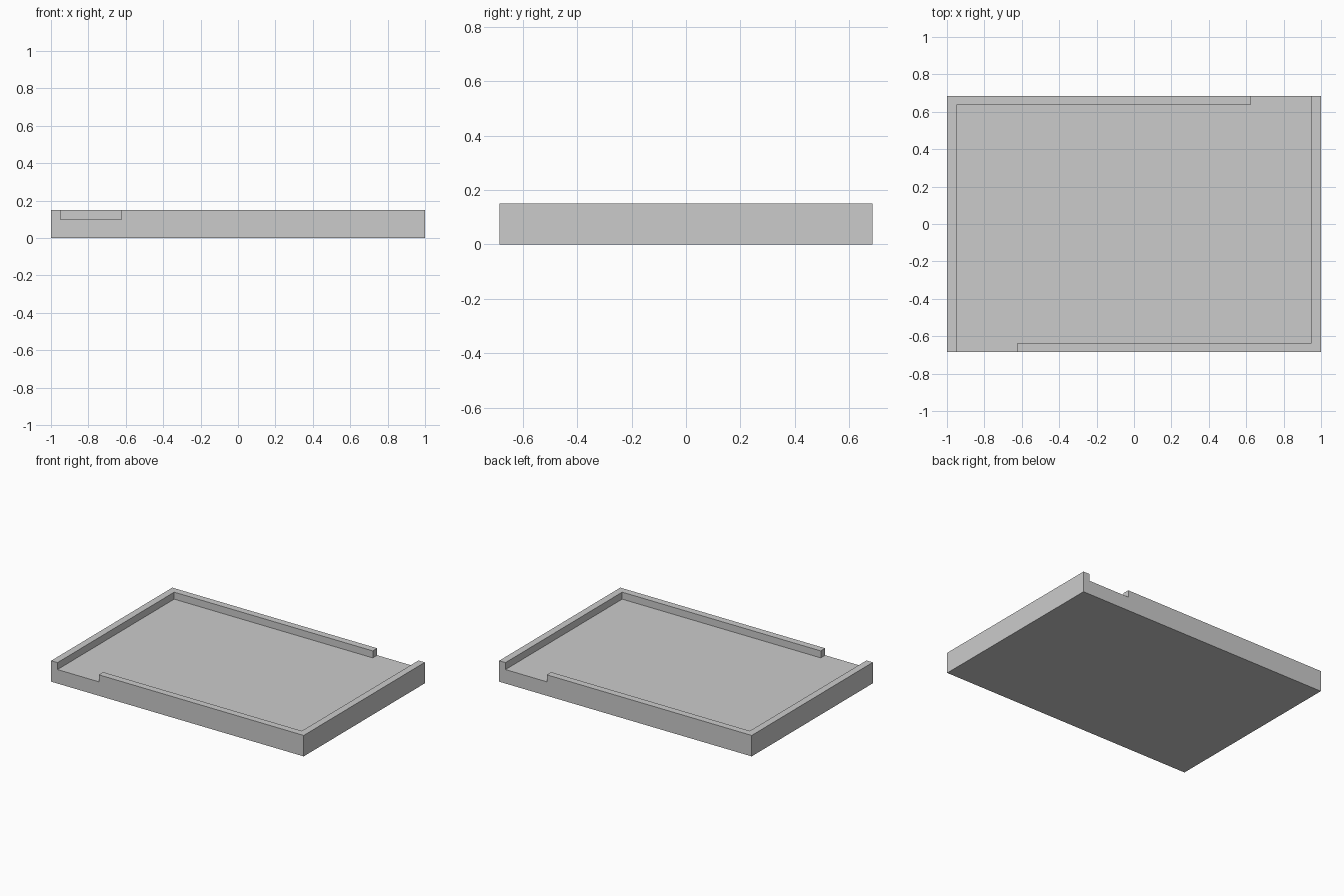
import bpy
import bmesh
from mathutils import Vector

HALF_X, HALF_Y = 1.0, 0.685
FLOOR, HEIGHT, WALL = 0.10, 0.15, 0.05
GAP_START = 0.623

cube = bpy.data.objects.get("Cube")
if cube:
    bpy.data.objects.remove(cube, do_unlink=True)

grey = bpy.data.materials.new("plain_grey")
grey.use_nodes = True
colour = (0.6, 0.6, 0.6, 1)
grey.diffuse_color = colour
grey.node_tree.nodes["Principled BSDF"].inputs["Base Color"].default_value = colour


def is_rim(face):
    """Rim cells of the top, leaving one corner gap in the front and back walls."""
    c = face.calc_center_median()
    if face.normal.z < 0.9:
        return False
    if abs(c.x) > HALF_X - WALL:
        return True
    side = 1 if c.y > 0 else -1
    return abs(c.y) > HALF_Y - WALL and c.x * side < GAP_START


# Solid base slab
bm = bmesh.new()
bmesh.ops.create_cube(bm, size=1)
for v in bm.verts:
    v.co = Vector((v.co.x * 2 * HALF_X, v.co.y * 2 * HALF_Y, (v.co.z + 0.5) * FLOOR))

# Score the wall lines and gap ends
cuts = [(Vector((s * d, 0, 0)), Vector((1, 0, 0)))
        for d in (HALF_X - WALL, GAP_START) for s in (-1, 1)]
cuts += [(Vector((0, s * (HALF_Y - WALL), 0)), Vector((0, 1, 0))) for s in (-1, 1)]
for point, normal in cuts:
    bmesh.ops.bisect_plane(bm, geom=bm.verts[:] + bm.edges[:] + bm.faces[:],
                           plane_co=point, plane_no=normal)
bm.normal_update()

# Raise the rim walls
raised = bmesh.ops.extrude_face_region(bm, geom=[f for f in bm.faces if is_rim(f)])
bmesh.ops.translate(bm, vec=(0, 0, HEIGHT - FLOOR),
                    verts=[g for g in raised["geom"] if isinstance(g, bmesh.types.BMVert)])

# Merge flat neighbours into clean faces
bmesh.ops.recalc_face_normals(bm, faces=bm.faces[:])
bmesh.ops.dissolve_limit(bm, angle_limit=0.01, verts=bm.verts[:], edges=bm.edges[:])

mesh = bpy.data.meshes.new("tray")
bm.to_mesh(mesh)
bm.free()
mesh.materials.append(grey)
tray = bpy.data.objects.new("tray", mesh)
bpy.context.collection.objects.link(tray)
